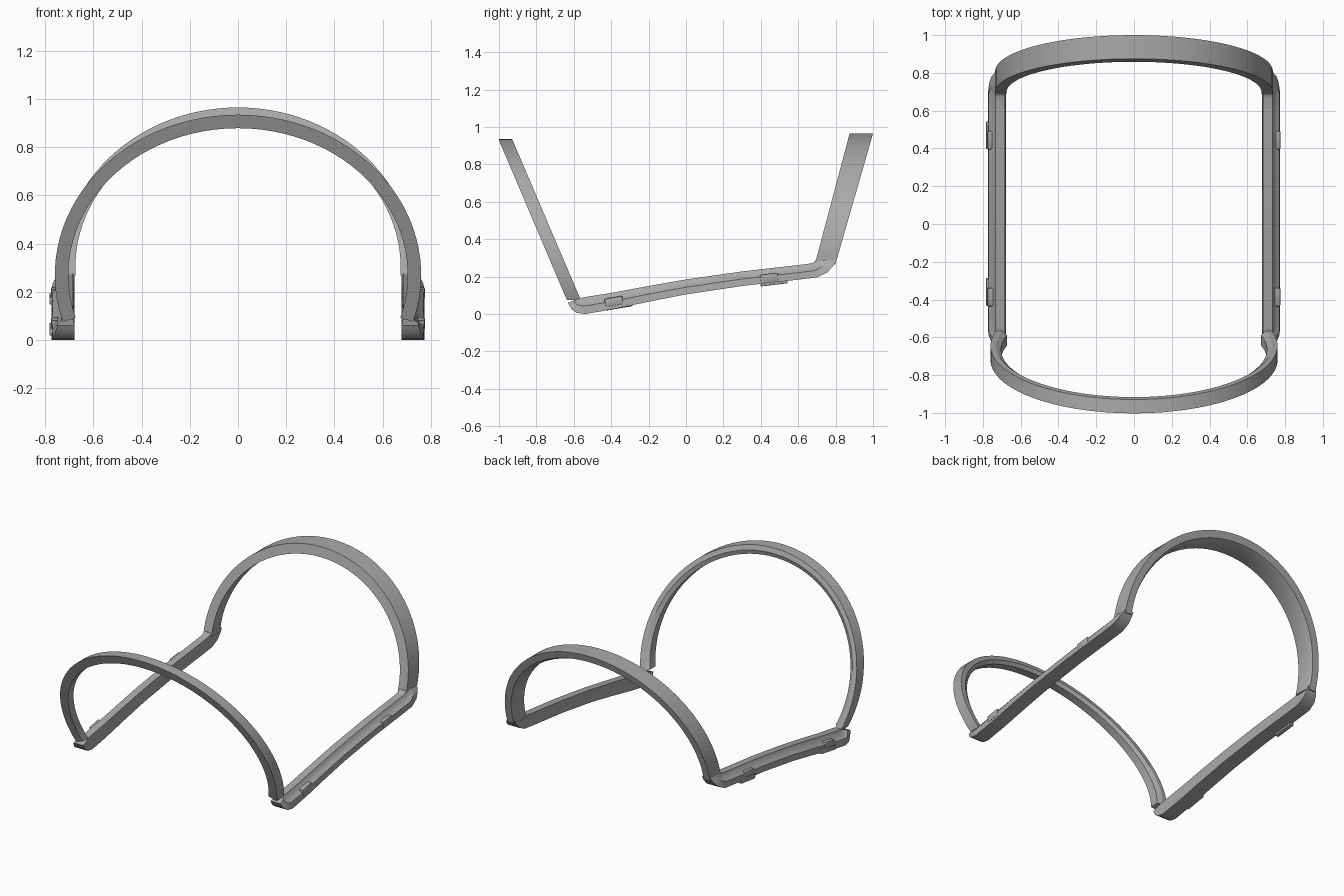
import bpy, bmesh, math
from mathutils import Matrix, Vector

cube = bpy.data.objects.get("Cube")
if cube:
    bpy.data.objects.remove(cube, do_unlink=True)

GREY = (0.4, 0.4, 0.4, 1)
mat = bpy.data.materials.new("satin grey")
mat.use_nodes = True
mat.diffuse_color = GREY
mat.node_tree.nodes["Principled BSDF"].inputs["Base Color"].default_value = GREY


def finish(name, bm):
    bmesh.ops.recalc_face_normals(bm, faces=bm.faces)
    mesh = bpy.data.meshes.new(name)
    bm.to_mesh(mesh)
    bm.free()
    mesh.materials.append(mat)
    ob = bpy.data.objects.new(name, mesh)
    bpy.context.collection.objects.link(ob)
    bpy.ops.object.select_all(action='DESELECT')
    ob.select_set(True)
    bpy.context.view_layer.objects.active = ob
    bpy.ops.object.shade_smooth_by_angle(angle=math.radians(30))
    return ob


def loft(name, rings):
    """Skin a list of closed cross-sections and cap both ends."""
    bm = bmesh.new()
    loops = [[bm.verts.new(p) for p in ring] for ring in rings]
    n = len(loops[0])
    for a, b in zip(loops, loops[1:]):
        for i in range(n):
            j = (i + 1) % n
            bm.faces.new((a[i], a[j], b[j], b[i]))
    bm.faces.new(loops[0])
    bm.faces.new(loops[-1])
    return finish(name, bm)


def hoop(name, half_width, height, centre, dip, front_edge, back_edge, thick, lip):
    """Leaning elliptical band; each edge is (y at z = 0, lean)."""
    depth = [(front_edge, 0), (back_edge, 0), (back_edge, lip), (None, thick), (front_edge, thick)]
    rings, steps = [], 56
    for k in range(steps + 1):
        t = -dip + (math.pi + 2 * dip) * k / steps
        ring = []
        for edge, inset in depth:
            x = (half_width - inset) * math.cos(t)
            z = centre + (height - inset) * math.sin(t)
            if edge:
                y = edge[0] + edge[1] * z
            else:  # eased inner back corner
                y = 0.25 * (front_edge[0] + front_edge[1] * z) + 0.75 * (back_edge[0] + back_edge[1] * z)
            ring.append((x, y, z))
        rings.append(ring)
    return loft(name, rings)


hoop("front_hoop", 0.76, 0.665, 0.27, math.radians(17),
     (-0.605, -0.425), (-0.53, -0.427), 0.056, 0.03)
hoop("rear_hoop", 0.735, 0.665, 0.30, math.radians(3),
     (0.618, 0.266), (0.722, 0.288), 0.06, 0.045)

# Side rails: (top y, top z, bottom y, bottom z, outward flare)
stations = [
    (-0.568, 0.085, -0.632, 0.06, 0.4), (-0.562, 0.086, -0.612, 0.025, 0.7),
    (-0.556, 0.088, -0.585, 0.007, 0.95), (-0.545, 0.09, -0.54, 0.0, 1),
    (-0.4, 0.113, -0.4, 0.024, 1), (-0.2, 0.15, -0.2, 0.066, 1),
    (0, 0.185, 0, 0.105, 1), (0.3, 0.228, 0.3, 0.15, 1),
    (0.6, 0.262, 0.6, 0.184, 1), (0.67, 0.271, 0.7, 0.196, 1),
    (0.685, 0.277, 0.755, 0.222, 0.8), (0.69, 0.283, 0.785, 0.255, 0.5),
    (0.692, 0.29, 0.802, 0.285, 0.1),
]
# Rail section: (x, height fraction), with a hollowed upper outer edge
section = [(0.678, 0), (0.684, 1), (0.732, 1), (0.74, 0.78),
           (0.755, 0.6), (0.77, 0.48), (0.773, 0)]
for side, label in ((1, "left"), (-1, "right")):
    rings = []
    for yt, zt, yb, zb, flare in stations:
        rings.append([(side * (x if x < 0.733 else 0.732 + (x - 0.732) * flare),
                       yb + (yt - yb) * h, zb + (zt - zb) * h) for x, h in section])
    loft(label + "_rail", rings)


def block(name, centre, size, pitch, bevel):
    bm = bmesh.new()
    bmesh.ops.create_cube(bm, size=1)
    bmesh.ops.scale(bm, vec=size, verts=bm.verts)
    bmesh.ops.bevel(bm, geom=bm.edges[:], offset=bevel, segments=2, affect='EDGES', profile=0.5)
    bmesh.ops.transform(bm, verts=bm.verts,
                        matrix=Matrix.Translation(Vector(centre)) @ Matrix.Rotation(pitch, 4, 'X'))
    return finish(name, bm)


# Clips on the rails; the right side also carries long flanges
for place, y, z, pitch in (("front", -0.385, 0.067, 0.17), ("rear", 0.445, 0.193, 0.12)):
    for side, label in ((1, "left"), (-1, "right")):
        block(f"{label}_{place}_clip", (side * 0.757, y, z), (0.036, 0.098, 0.046), pitch, 0.008)
    block(f"right_{place}_flange", (-0.77, y + 0.025, z - 0.022), (0.026, 0.145, 0.03), pitch, 0.004)
